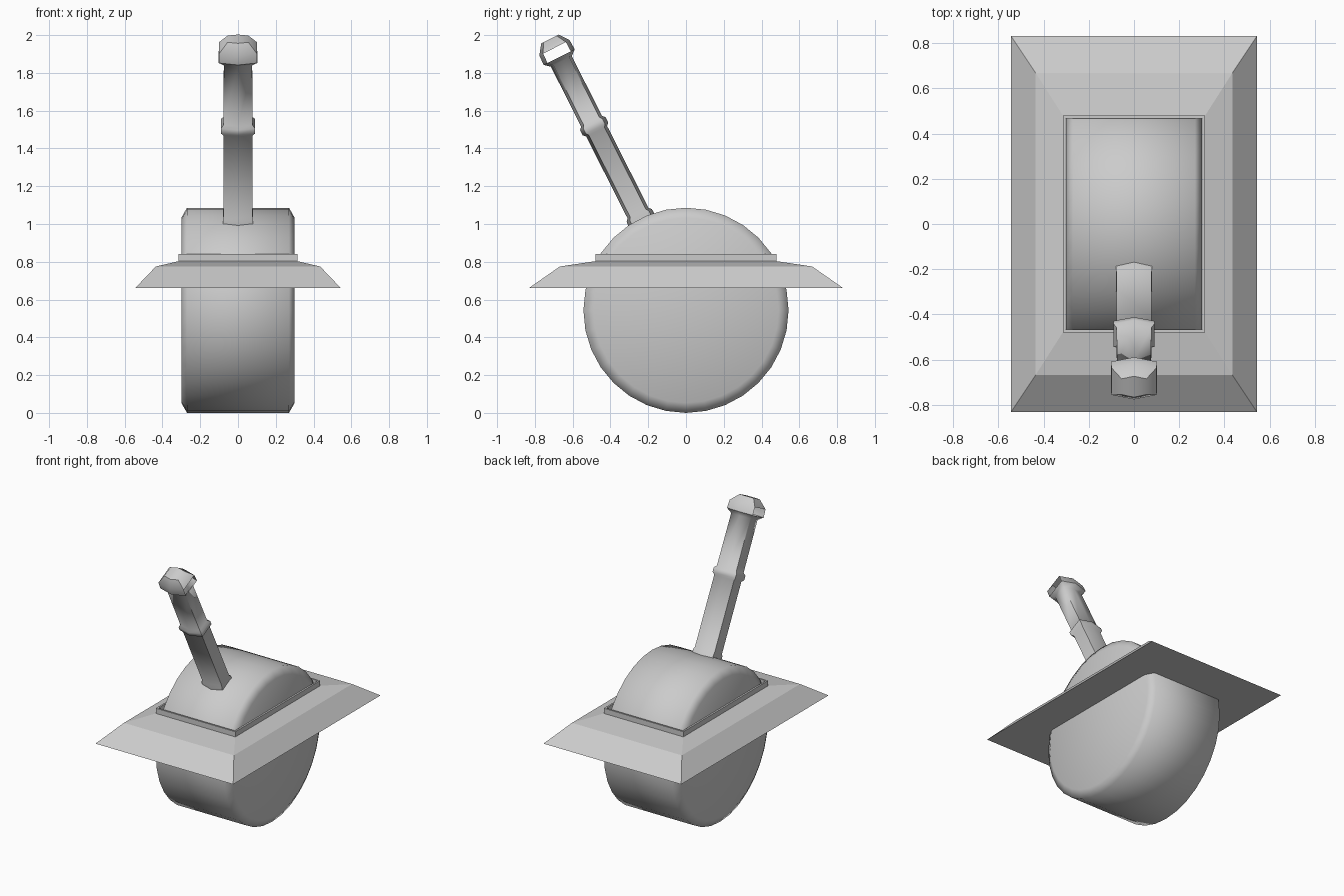
import bpy, bmesh, math
from mathutils import Vector

if "Cube" in bpy.data.objects:
    bpy.data.objects.remove(bpy.data.objects["Cube"])


def loft(name, rings, caps=True, closed=False, smooth=None, skip=()):
    """Skin a list of equal-length point rings; skip holds (ring, side) faces left open."""
    bm = bmesh.new()
    loops = [[bm.verts.new(p) for p in ring] for ring in rings]
    n = len(loops[0])
    count = len(loops) if closed else len(loops) - 1
    openings = []
    for i in range(count):
        a, b = loops[i], loops[(i + 1) % len(loops)]
        for j in range(n):
            k = (j + 1) % n
            face = bm.faces.new((a[j], a[k], b[k], b[j]))
            if (i, j) in skip:
                openings.append(face)
    if caps:
        bm.faces.new(loops[0])
        bm.faces.new(loops[-1])
    bmesh.ops.recalc_face_normals(bm, faces=bm.faces[:])
    bmesh.ops.delete(bm, geom=openings, context='FACES_ONLY')
    mesh = bpy.data.meshes.new(name)
    bm.to_mesh(mesh)
    bm.free()
    ob = bpy.data.objects.new(name, mesh)
    bpy.context.collection.objects.link(ob)
    if smooth:
        bpy.ops.object.select_all(action='DESELECT')
        ob.select_set(True)
        bpy.context.view_layer.objects.active = ob
        bpy.ops.object.shade_smooth_by_angle(angle=math.radians(smooth))
    return ob


# Pivot drum: wide wheel on the x axis with chamfered rims
def circle_x(x, r, n=32, zc=0.543):
    return [(x, r * math.sin(2 * math.pi * i / n), zc + r * math.cos(2 * math.pi * i / n))
            for i in range(n)]


loft("pivot_drum", [circle_x(x, r) for x, r in
                    ((-0.3, 0.49), (-0.27, 0.543), (0.27, 0.543), (0.3, 0.49))], smooth=65)


# Sloped base plate with a thin raised collar round the drum opening
def rect(x, y, z):
    return [(-x, -y, z), (x, -y, z), (x, y, z), (-x, y, z)]


loft("base_plate", [rect(*r) for r in (
    (0.545, 0.833, 0.66), (0.435, 0.668, 0.775), (0.315, 0.48, 0.803),
    (0.315, 0.48, 0.84), (0.303, 0.468, 0.84), (0.303, 0.468, 0.66))],
    caps=False, closed=True)

# Lever: flattened six-sided sections along a tilted axis
foot = Vector((0, -0.245, 1.04))
axis = Vector((0, -0.451, 0.892)).normalized()
across = Vector((0, axis.z, -axis.y))


def hexagon(s, w, d):
    shape = ((w, -0.75 * d), (w, 0.75 * d), (0, d), (-w, 0.75 * d), (-w, -0.75 * d), (0, -d))
    return [foot + axis * s + Vector((u, 0, 0)) + across * v for u, v in shape]


# Foot, grip with middle band, then the knob with open slots on both sides
sections = (
    (-0.10, 0.082, 0.078), (0.005, 0.080, 0.075), (0.02, 0.078, 0.062),
    (0.505, 0.078, 0.062), (0.52, 0.090, 0.076), (0.55, 0.090, 0.076), (0.565, 0.077, 0.062),
    (0.92, 0.075, 0.062), (0.945, 0.102, 0.092), (1.00, 0.100, 0.090), (1.053, 0.055, 0.052))
loft("lever", [hexagon(*s) for s in sections], smooth=50, skip={(8, 0), (8, 3)})
